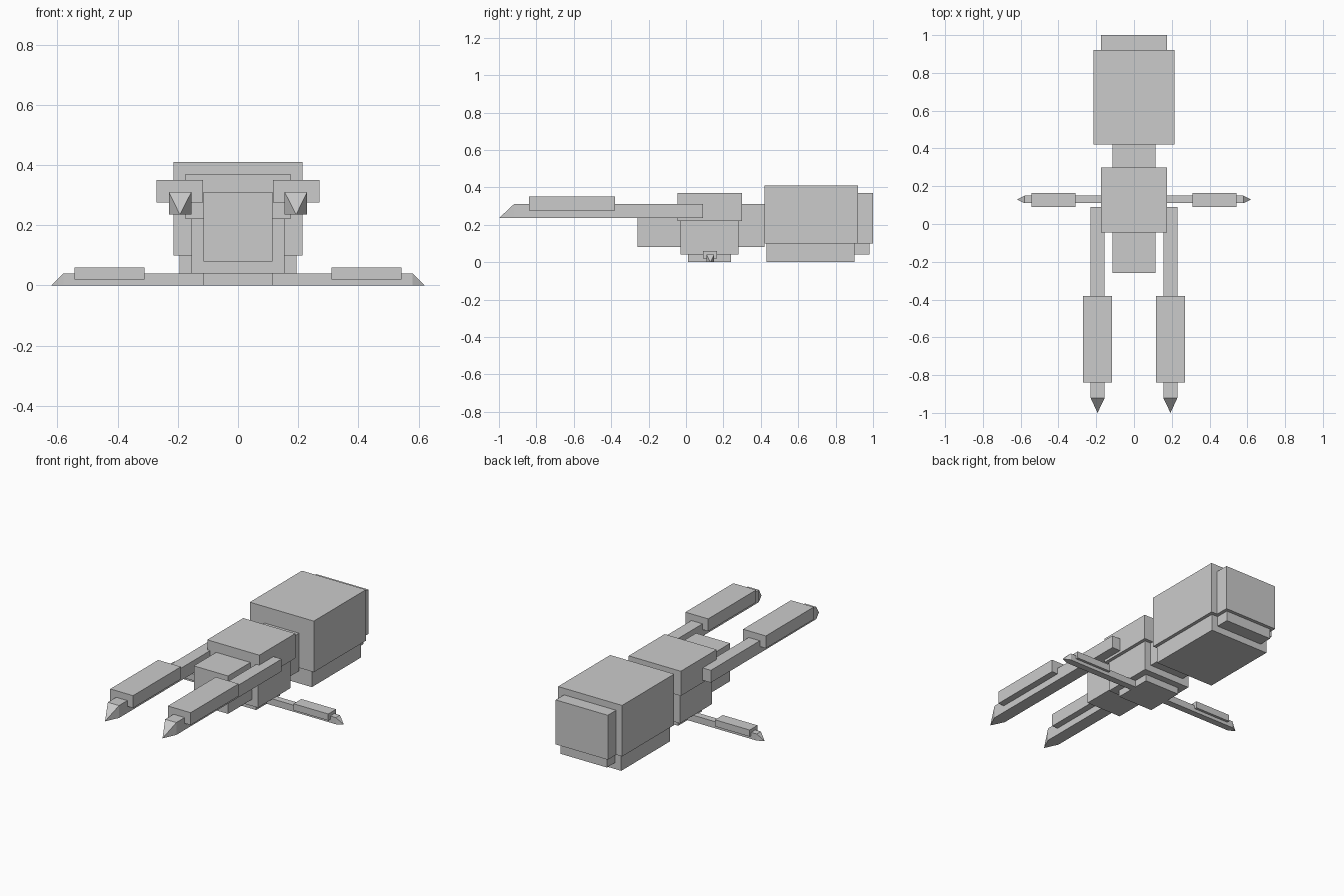
import bpy, bmesh
from mathutils import Vector

if "Cube" in bpy.data.objects:
    bpy.data.objects.remove(bpy.data.objects["Cube"])


def finish(name, bm):
    bmesh.ops.recalc_face_normals(bm, faces=bm.faces)
    mesh = bpy.data.meshes.new(name)
    bm.to_mesh(mesh)
    bm.free()
    obj = bpy.data.objects.new(name, mesh)
    bpy.context.collection.objects.link(obj)
    return obj


def box_mesh(x, y, z):
    bm = bmesh.new()
    bmesh.ops.create_cube(bm, size=1)
    for v in bm.verts:
        v.co = [r[0] if c < 0 else r[1] for c, r in zip(v.co, (x, y, z))]
    return bm


def box(name, x, y, z):
    return finish(name, box_mesh(x, y, z))


def pointed_bar(name, x, y, z, direction, apex):
    # box whose end face is drawn out to a single point
    bm = box_mesh(x, y, z)
    bm.normal_update()
    end = max(bm.faces, key=lambda f: f.normal.dot(Vector(direction)))
    poked = bmesh.ops.poke(bm, faces=[end])
    poked["verts"][0].co = apex
    return finish(name, bm)


def mirror(obj):
    mod = obj.modifiers.new("mirror", "MIRROR")
    mod.use_axis[0] = True


# body boxes: half width, y range, z range
body = {
    "core": (0.115, (-0.26, 0.42), (0.08, 0.31)),
    "upper_body": (0.175, (-0.045, 0.30), (0.22, 0.37)),
    "lower_body": (0.155, (-0.03, 0.28), (0.04, 0.22)),
    "belly_plate": (0.115, (0.01, 0.24), (0.0, 0.04)),
    "rear_block": (0.215, (0.42, 0.92), (0.10, 0.41)),
    "rear_underside": (0.195, (0.43, 0.90), (0.0, 0.10)),
    "rear_cap": (0.175, (0.92, 1.0), (0.10, 0.37)),
    "rear_lower_cap": (0.155, (0.90, 0.98), (0.04, 0.10)),
}
for name, (w, y, z) in body.items():
    box(name, (-w, w), y, z)

# forward prongs with pointed tips and thick sleeves
mirror(pointed_bar("front_prongs", (0.155, 0.23), (-0.92, 0.09), (0.235, 0.31),
                   (0, -1, 0), (0.193, -1.0, 0.235)))
mirror(box("prong_sleeves", (0.117, 0.27), (-0.84, -0.38), (0.275, 0.35)))

# thin side arms with pointed tips and sleeves
mirror(pointed_bar("side_arms", (0.115, 0.58), (0.11, 0.15), (0.0, 0.04),
                   (1, 0, 0), (0.62, 0.13, 0.0)))
mirror(box("side_arm_sleeves", (0.31, 0.543), (0.09, 0.165), (0.02, 0.06)))
